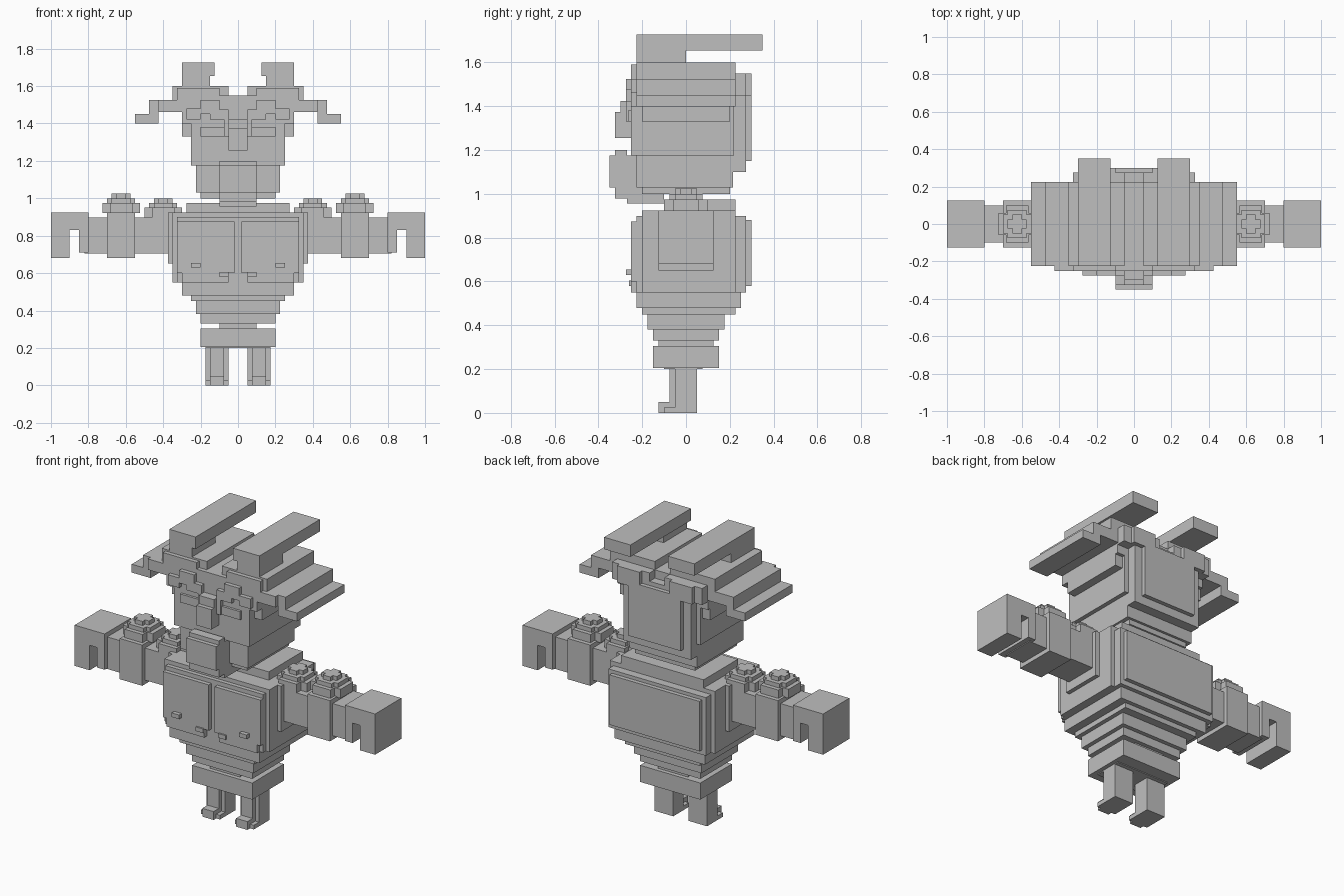
import bpy, bmesh
from mathutils import Matrix, Vector

clay = bpy.data.materials.new("clay_grey")
clay.diffuse_color = (0.52, 0.52, 0.52, 1)


def finish(name, bm):
    mesh = bpy.data.meshes.new(name)
    bmesh.ops.recalc_face_normals(bm, faces=bm.faces[:])
    bm.to_mesh(mesh)
    bm.free()
    mesh.materials.append(clay)
    obj = bpy.data.objects.new(name, mesh)
    bpy.context.collection.objects.link(obj)
    return obj


def blocks(name, boxes, mirror=False):
    """Boxes given as (x0, x1, y0, y1, z0, z1), optionally mirrored over x."""
    bm = bmesh.new()
    for x0, x1, y0, y1, z0, z1 in boxes:
        for s in ((1, -1) if mirror else (1,)):
            m = Matrix.Translation(((x0 + x1) / 2 * s, (y0 + y1) / 2, (z0 + z1) / 2))
            m = m @ Matrix.Diagonal((x1 - x0, y1 - y0, z1 - z0, 1))
            bmesh.ops.create_cube(bm, size=1, matrix=m)
    return finish(name, bm)


def tiers(name, rows):
    """Centred slabs given as (half width, y0, y1, z0, z1)."""
    return blocks(name, [(-w, w, y0, y1, z0, z1) for w, y0, y1, z0, z1 in rows])


def extrude_y(name, outline, y0, y1):
    """Front outline (x, z) extruded along y and mirrored."""
    bm = bmesh.new()
    for s in (1, -1):
        f = bm.faces.new([bm.verts.new((s * x, y0, z)) for x, z in outline])
        r = bmesh.ops.extrude_face_region(bm, geom=[f])
        verts = [v for v in r["geom"] if isinstance(v, bmesh.types.BMVert)]
        bmesh.ops.translate(bm, verts=verts, vec=Vector((0, y1 - y0, 0)))
    return finish(name, bm)


# Legs and feet
blocks("legs", [(0.05, 0.175, -0.05, 0.05, 0, 0.2),
                (0.075, 0.15, -0.075, 0.05, 0, 0.2),
                (0.05, 0.175, -0.1, 0.025, 0, 0.025),
                (0.075, 0.15, -0.125, 0.0, 0, 0.05)], True)

# Hips and tapering belly
tiers("hips", [(0.175, -0.1, 0.075, 0.2, 0.225),
               (0.2, -0.15, 0.15, 0.205, 0.305),
               (0.1, -0.125, 0.125, 0.3, 0.33)])
tiers("belly", [(0.2, -0.15, 0.15, 0.33, 0.38),
                (0.225, -0.175, 0.175, 0.38, 0.455),
                (0.25, -0.2, 0.225, 0.45, 0.485),
                (0.3, -0.225, 0.25, 0.48, 0.55)])

# Chest with stepped corners, collar and neck
tiers("chest", [(0.35, -0.2, 0.225, 0.55, 0.925),
                (0.325, -0.225, 0.275, 0.55, 0.9),
                (0.3, -0.225, 0.3, 0.58, 0.88)])
blocks("jacket_front", [(0.02, 0.325, -0.25, -0.2, 0.6, 0.875),
                        (0.05, 0.3, -0.25, -0.2, 0.55, 0.6)], True)
blocks("jacket_buttons", [(0.2, 0.25, -0.275, -0.24, 0.63, 0.655),
                          (0.05, 0.1, -0.26, -0.24, 0.58, 0.605)], True)
tiers("collar", [(0.275, -0.1, 0.225, 0.92, 0.975)])
tiers("neck", [(0.1, -0.075, 0.075, 0.97, 1.04)])

# Arms
blocks("arms", [(0.3, 0.375, -0.125, 0.125, 0.65, 0.925),
                (0.35, 0.82, -0.1, 0.1, 0.705, 0.898),
                (0.55, 0.7, -0.125, 0.125, 0.68, 0.925)], True)

# Block hands with a slot between thumb and fingers
blocks("hands", [(0.8, 1.0, -0.125, 0.125, 0.83, 0.925),
                 (0.8, 0.85, -0.125, 0.125, 0.71, 0.83),
                 (0.9, 1.0, -0.125, 0.125, 0.68, 0.83)], True)


# Rounded stepped studs on the arms
def stud(name, cx, base):
    rows = []
    for wide, narrow, z0, z1 in ((0.1, 0.06, -0.03, 0.025), (0.075, 0.05, 0.02, 0.05),
                                 (0.05, 0.025, 0.05, 0.075)):
        for a, b in ((wide, narrow), (narrow, wide)):
            rows.append((cx - a, cx + a, -b, b, base + z0, base + z1))
    blocks(name, rows, True)


stud("outer_studs", 0.625, 0.95)
stud("inner_studs", 0.4, 0.925)

# Head
tiers("skull", [(0.25, -0.25, 0.22, 1.175, 1.55),
                (0.225, -0.225, 0.215, 1.03, 1.18),
                (0.2, -0.2, 0.2, 1.0, 1.04)])
blocks("temples", [(0.24, 0.3, -0.2, 0.2, 1.33, 1.4),
                   (0.24, 0.3, -0.25, 0.22, 1.4, 1.5)], True)

# Brows, cheeks, nose and protruding mouth
blocks("brows", [(0.1, 0.2, -0.275, -0.24, 1.45, 1.525),
                 (0.05, 0.15, -0.275, -0.24, 1.42, 1.475),
                 (0.2, 0.275, -0.275, -0.24, 1.42, 1.48),
                 (0.07, 0.2, -0.265, -0.24, 1.33, 1.38)], True)
tiers("nose", [(0.075, -0.275, -0.24, 1.33, 1.425),
               (0.05, -0.3, -0.24, 1.255, 1.425),
               (0.05, -0.325, -0.24, 1.255, 1.375)])
tiers("mouth", [(0.1, -0.35, -0.22, 1.03, 1.175),
                (0.1, -0.325, -0.27, 0.98, 1.2),
                (0.1, -0.27, -0.1, 0.955, 1.03)])

# Swept layered hair on both sides
extrude_y("side_hair", [(0, 1.4), (0.05, 1.5), (0.15, 1.5), (0.2, 1.46), (0.425, 1.46),
                        (0.425, 1.4), (0.55, 1.4), (0.55, 1.45), (0.475, 1.45),
                        (0.475, 1.525), (0.35, 1.525), (0.35, 1.6), (0.05, 1.6),
                        (0.05, 1.55), (0, 1.55)], -0.225, 0.225)
blocks("hair_fringe", [(0.2, 0.425, -0.25, -0.2, 1.46, 1.525),
                       (0.1, 0.325, -0.25, -0.2, 1.525, 1.59)], True)

# Layered hair at the back of the head
tiers("back_hair", [(0.225, 0.2, 0.275, 1.1, 1.5),
                    (0.175, 0.2, 0.3, 1.15, 1.475)])
blocks("back_hair_tufts", [(0.05, 0.3, 0.2, 0.275, 1.45, 1.55),
                           (0.1, 0.25, 0.2, 0.3, 1.45, 1.55)], True)

# Tall crests bent towards the back
blocks("crests", [(0.15, 0.3, -0.225, 0.0, 1.58, 1.66),
                  (0.125, 0.3, -0.225, 0.35, 1.655, 1.727)], True)
